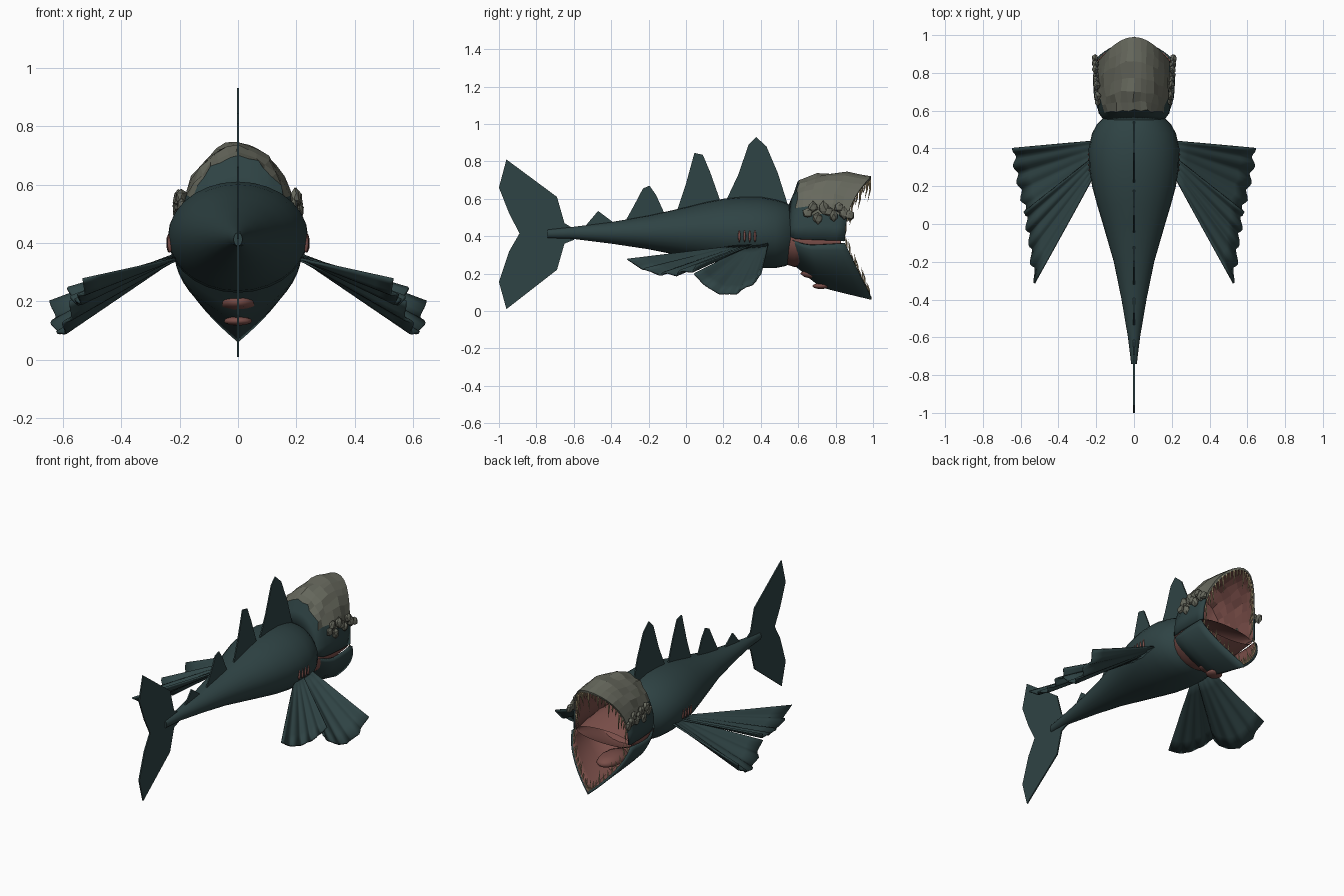
import bpy, bmesh, math, random
from mathutils import Vector, Matrix

random.seed(4)
cube = bpy.data.objects.get("Cube")
if cube:
    bpy.data.objects.remove(cube, do_unlink=True)


def material(name, rgb):
    m = bpy.data.materials.new(name)
    m.use_nodes = True
    m.diffuse_color = (*rgb, 1)
    bsdf = m.node_tree.nodes["Principled BSDF"]
    bsdf.inputs["Base Color"].default_value = (*rgb, 1)
    bsdf.inputs["Roughness"].default_value = 0.8
    return m


SKIN = material("dark teal skin", (0.028, 0.056, 0.058))
BONE = material("grey bone", (0.135, 0.14, 0.11))
FLESH = material("pink flesh", (0.19, 0.075, 0.065))
TOOTH = material("tan tooth", (0.50, 0.39, 0.22))


def build(name, verts, faces, mats, smooth=True, outward=None):
    me = bpy.data.meshes.new(name)
    me.from_pydata([tuple(v) for v in verts], [], faces)
    bm = bmesh.new()
    bm.from_mesh(me)
    bmesh.ops.recalc_face_normals(bm, faces=bm.faces)
    if outward is not None:
        bm.normal_update()
        if sum(f.normal.dot(f.calc_center_median() - outward) for f in bm.faces) < 0:
            bmesh.ops.reverse_faces(bm, faces=bm.faces)
    bm.to_mesh(me)
    bm.free()
    ob = bpy.data.objects.new(name, me)
    bpy.context.collection.objects.link(ob)
    for m in mats:
        me.materials.append(m)
    for p in me.polygons:
        p.use_smooth = smooth
    return ob


def loft(rings, closed):
    n = len(rings[0])
    faces = []
    for r in range(len(rings) - 1):
        for i in range(n if closed else n - 1):
            k = (i + 1) % n
            faces.append((r * n + i, r * n + k, (r + 1) * n + k, (r + 1) * n + i))
    return [v for ring in rings for v in ring], faces


def sample(table, t):
    # linear interpolation in a table of (key, values...)
    for a, b in zip(table, table[1:]):
        if t <= b[0]:
            f = (t - a[0]) / (b[0] - a[0])
            return [p + (q - p) * f for p, q in zip(a[1:], b[1:])]
    return list(table[-1][1:])


def solidify(ob, thickness, offset, inner=0):
    mod = ob.modifiers.new("thickness", "SOLIDIFY")
    mod.thickness, mod.offset, mod.material_offset = thickness, offset, inner


def ellipse(y, w, zb, zt, n=28):
    return [Vector((w * math.cos(a), y, (zb + zt) / 2 + (zt - zb) / 2 * math.sin(a)))
            for a in (2 * math.pi * i / n for i in range(n))]


# Body: y, half width, bottom, top
BODY = [(-.74, .015, .39, .435), (-.6, .032, .385, .45), (-.4, .066, .36, .475),
        (-.2, .107, .33, .51), (0, .165, .29, .555), (.1, .195, .27, .58), (.2, .222, .25, .6),
        (.3, .238, .237, .61), (.4, .24, .23, .61), (.48, .222, .23, .595), (.53, .195, .24, .58),
        (.56, .165, .255, .565)]
verts, faces = loft([ellipse(*b) for b in BODY], True)
n = len(verts)
faces += [tuple(range(28)), tuple(range(n - 28, n))]
body = build("body", verts, faces, [SKIN, FLESH])
for p in body.data.polygons:
    if len(p.vertices) > 4:
        p.use_smooth = False
        p.material_index = 1 if p.center.y > 0 else 0

# Flat fins along the midline
FINS = {
    "dorsal_fin_1": [(.2, .56), (.28, .73), (.335, .89), (.375, .93), (.43, .88), (.49, .74), (.55, .55)],
    "dorsal_fin_2": [(-.05, .53), (0, .68), (.045, .845), (.09, .835), (.13, .74), (.19, .57)],
    "dorsal_fin_3": [(-.33, .47), (-.28, .56), (-.23, .655), (-.195, .67), (-.16, .62), (-.11, .51)],
    "dorsal_fin_4": [(-.55, .44), (-.47, .535), (-.41, .49), (-.37, .46)],
    "tail_fin": [(-.96, .81), (-.69, .61), (-.65, .47), (-.6, .44), (-.6, .38), (-.65, .36),
                 (-.69, .22), (-.96, .01), (-1, .155), (-.945, .32), (-.89, .415), (-.945, .52), (-1, .66)]}
for name, outline in FINS.items():
    fin = build(name, [(0, y, z) for y, z in outline], [tuple(range(len(outline)))], [SKIN], False)
    solidify(fin, .008, 0)

# Pectoral fins: two rippled fans per side, each from a short root to a curved edge
LOBES = {
    "front_lobe": ((.215, .44, .36), (.215, .32, .34),
                   [(0, .635, .40, .19), (.25, .63, .31, .115), (.5, .61, .22, .085),
                    (.75, .59, .13, .115), (1, .565, .05, .19)]),
    "rear_lobe": ((.21, .36, .355), (.215, .25, .345),
                  [(0, .575, .07, .235), (.25, .565, -.02, .205), (.5, .55, -.1, .195),
                   (.75, .54, -.2, .21), (1, .52, -.30, .265)])}
for side, sx in (("left", 1), ("right", -1)):
    for name, (r0, r1, edge) in LOBES.items():
        rings = []
        for j in range(7):
            v = j / 6
            ring = []
            for i in range(25):
                u = i / 24
                root = Vector(r0).lerp(Vector(r1), u)
                wave = math.cos(u * 8 * math.pi)
                p = root.lerp(Vector(sample(edge, u)), v * (1 + .025 * wave * v))
                p.z += .014 * v * wave
                ring.append((sx * p.x, p.y, p.z))
            rings.append(ring)
        solidify(build(f"{side}_fin_{name}", *loft(rings, False), [SKIN]), .01, 0)

# Jaw shells: t, half width, edge height, crest height
UPPER = [(0, .16, .40, .57), (.12, .187, .385, .695), (.35, .2, .382, .73), (.7, .203, .378, .745),
         (1, .2, .375, .72)]
LOWER = [(0, .17, .38, .25), (.15, .195, .36, .20), (.33, .21, .352, .13), (.6, .218, .355, .1),
         (1, .212, .362, .06)]


def upper_point(t, q):
    a = q * math.pi
    w, z0, z1 = sample(UPPER, t)
    s = max(0, math.sin(a))
    return Vector((w * math.cos(a), .55 + (.3 + .14 * s ** 2.2) * t, z0 + (z1 - z0) * s ** .9))


def lower_point(t, q):
    w, z0, z1 = sample(LOWER, t)
    k = 2 * q - 1
    s = 1 - abs(k) ** 1.5
    x = math.copysign(max(0, 1 - s ** (2.3 - .6 * t)), -k)
    return Vector((w * x, .57 + (.28 + .14 * s) * t, z0 + (z1 - z0) * s))


STEPS = [0, .06, .12, .22, .35, .5, .7, .85, 1]
rings = []
for t in STEPS:
    ring = []
    for i in range(19):
        p = upper_point(t, i / 18)
        if .1 < t < 1 and p.z > .5:
            p += Vector([random.uniform(-.007, .007) for _ in range(3)])
        ring.append(p)
    rings.append(ring)
upper = build("upper_jaw", *loft(rings, False), [BONE, SKIN, FLESH], False, Vector((0, .75, .45)))
for p in upper.data.polygons:
    c = p.center
    bony = c.y > .595 and c.z > .5 + .05 * max(0, .72 - c.y) / .1
    p.material_index = 0 if bony else 1
    p.use_smooth = not bony
solidify(upper, .014, -1, 2)

rings = [[lower_point(t, i / 24) for i in range(25)] for t in STEPS]
lower = build("lower_jaw", *loft(rings, False), [SKIN, FLESH], True, Vector((0, .75, .3)))
solidify(lower, .014, -1, 1)

# Flesh between the jaws and at the throat
lining = [ellipse(.53, .15, .25, .50), ellipse(.58, .176, .235, .50), ellipse(.66, .187, .25, .49),
          ellipse(.75, .19, .28, .46), ellipse(.83, .194, .325, .41)]
build("mouth_lining", *loft(lining, True), [FLESH])


def blob(name, loc, size, mat, detail=2, jitter=0.0):
    bm = bmesh.new()
    bmesh.ops.create_icosphere(bm, subdivisions=detail, radius=1)
    for v in bm.verts:
        v.co = Vector(loc) + Vector([c * s * (1 + random.uniform(-jitter, jitter))
                                     for c, s in zip(v.co, size)])
    me = bpy.data.meshes.new(name)
    bm.to_mesh(me)
    bm.free()
    me.materials.append(mat)
    for p in me.polygons:
        p.use_smooth = jitter == 0
    bpy.context.collection.objects.link(bpy.data.objects.new(name, me))


blob("tongue", (0, .74, .2), (.075, .13, .035), FLESH)
blob("chin_patch", (0, .72, .133), (.05, .045, .016), FLESH)

# Bony knobs on the cheeks and gill slits on the flanks
for side, sx in (("left", 1), ("right", -1)):
    for k in range(9):
        y = .65 + .028 * k
        z = .525 + .03 * math.sin(k * 2.3) + .01 * (k % 2)
        blob(f"{side}_cheek_knob_{k}", (sx * (.192 + .002 * k), y, z), (.018, .026, .032), BONE, 1, .25)
    for k in range(4):
        y = .285 + .028 * k
        w = sample(BODY, y)[0]
        blob(f"{side}_gill_{k}", (sx * (w - .003), y, .4), (.009, .007, .033), FLESH)

# Teeth: thin curved spikes set just inside each rim
verts, faces = [], []


def spike(base, tip, radius):
    axis = tip - base
    turn = axis.to_track_quat('Z', 'Y')
    start = len(verts)
    for f, r in ((0, 1), (.5, .7)):
        bend = Vector((0, .12 * axis.length * f, 0))
        for i in range(5):
            a = i * math.tau / 5
            verts.append(base + axis * f + bend + turn @ Vector((math.cos(a), math.sin(a), 0)) * radius * r)
    verts.append(tip)
    for i in range(5):
        k = (i + 1) % 5
        faces.append((start + i, start + k, start + 5 + k, start + 5 + i))
        faces.append((start + 5 + i, start + 5 + k, start + 10))


for i in range(25):
    q = .1 + .8 * i / 24
    p = upper_point(1, q)
    p.x *= .95
    p += Vector((0, -.008, -.004))
    long = random.uniform(.05, .09) + .05 * (i % 3 == 0)
    spike(p, p + Vector((-p.x * .12, -.012, -long)), .0065)
for i in range(23):
    p = lower_point(1, .04 + .92 * i / 22)
    p.x *= .94
    p += Vector((0, -.008, .004))
    long = random.uniform(.04, .065) + .03 * (i % 3 == 0)
    spike(p, p + Vector((-p.x * .1, -.008, long)), .006)
build("teeth", verts, faces, [TOOTH], False)
